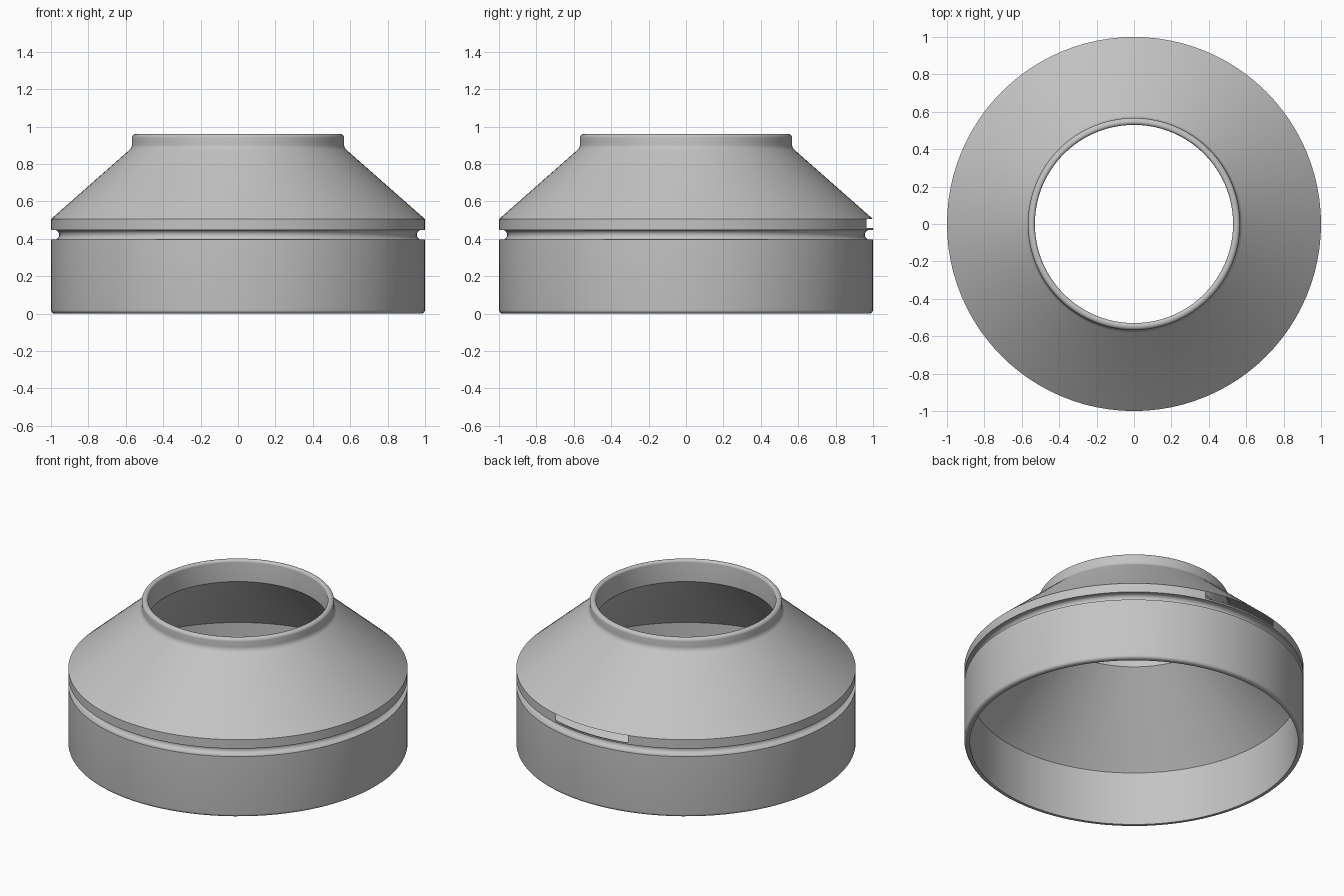
import bpy
import bmesh
from math import cos, sin, pi, radians, degrees, atan2

cube = bpy.data.objects.get("Cube")
if cube:
    bpy.data.objects.remove(cube, do_unlink=True)

SEGMENTS = 96


def arc(r, z, radius, start, end, steps=6):
    """Points of a rounded corner in the (radius, height) plane."""
    angles = [radians(start + (end - start) * i / steps) for i in range(steps + 1)]
    return [(r + radius * cos(a), z + radius * sin(a)) for a in angles]


def make_material(name, value):
    mat = bpy.data.materials.new(name)
    mat.use_nodes = True
    color = (value, value, value, 1)
    mat.diffuse_color = color
    bsdf = mat.node_tree.nodes["Principled BSDF"]
    bsdf.inputs["Base Color"].default_value = color
    bsdf.inputs["Roughness"].default_value = 0.6
    return mat


# Closed wall section: skirt, groove, rim band, cone, neck, then the inside
RIM_LOW, RIM_HIGH = 0.457, 0.505
profile = [(0.967, 0)]
profile += arc(0.98, 0.02, 0.02, -90, 0)
profile += [(1, 0.395)]
profile += arc(0.982, 0.421, 0.026, 270, 90, 10)
profile += [(1, 0.447), (1, RIM_LOW), (1, RIM_HIGH)]
profile += arc(0.607, 0.905, 0.04, 228.6, 180)
profile += arc(0.547, 0.94, 0.02, 0, 90)
profile += arc(0.545, 0.945, 0.015, 90, 180)
profile += [(0.53, 0.82), (0.967, 0.35)]

# Revolve the section
bm = bmesh.new()
rings = []
for r, z in profile:
    turns = [2 * pi * i / SEGMENTS for i in range(SEGMENTS)]
    rings.append([bm.verts.new((r * cos(a), r * sin(a), z)) for a in turns])
for k, ring in enumerate(rings):
    above = rings[(k + 1) % len(rings)]
    for i in range(SEGMENTS):
        j = (i + 1) % SEGMENTS
        bm.faces.new((ring[i], ring[j], above[j], above[i]))
bmesh.ops.recalc_face_normals(bm, faces=bm.faces)

# Open slot in the rim band at the back
slot = []
for face in bm.faces:
    c = face.calc_center_median()
    at_back = abs(degrees(atan2(c.x, c.y))) < 15
    if at_back and RIM_LOW < c.z < RIM_HIGH and c.xy.length > 0.99:
        slot.append(face)
bmesh.ops.delete(bm, geom=slot, context='FACES')

mesh = bpy.data.meshes.new("reducer_body")
bm.to_mesh(mesh)
bm.free()
mesh.materials.append(make_material("light grey", 0.55))
body = bpy.data.objects.new("reducer_body", mesh)
bpy.context.collection.objects.link(body)

bpy.ops.object.select_all(action='DESELECT')
body.select_set(True)
bpy.context.view_layer.objects.active = body
bpy.ops.object.shade_smooth_by_angle(angle=radians(30))
